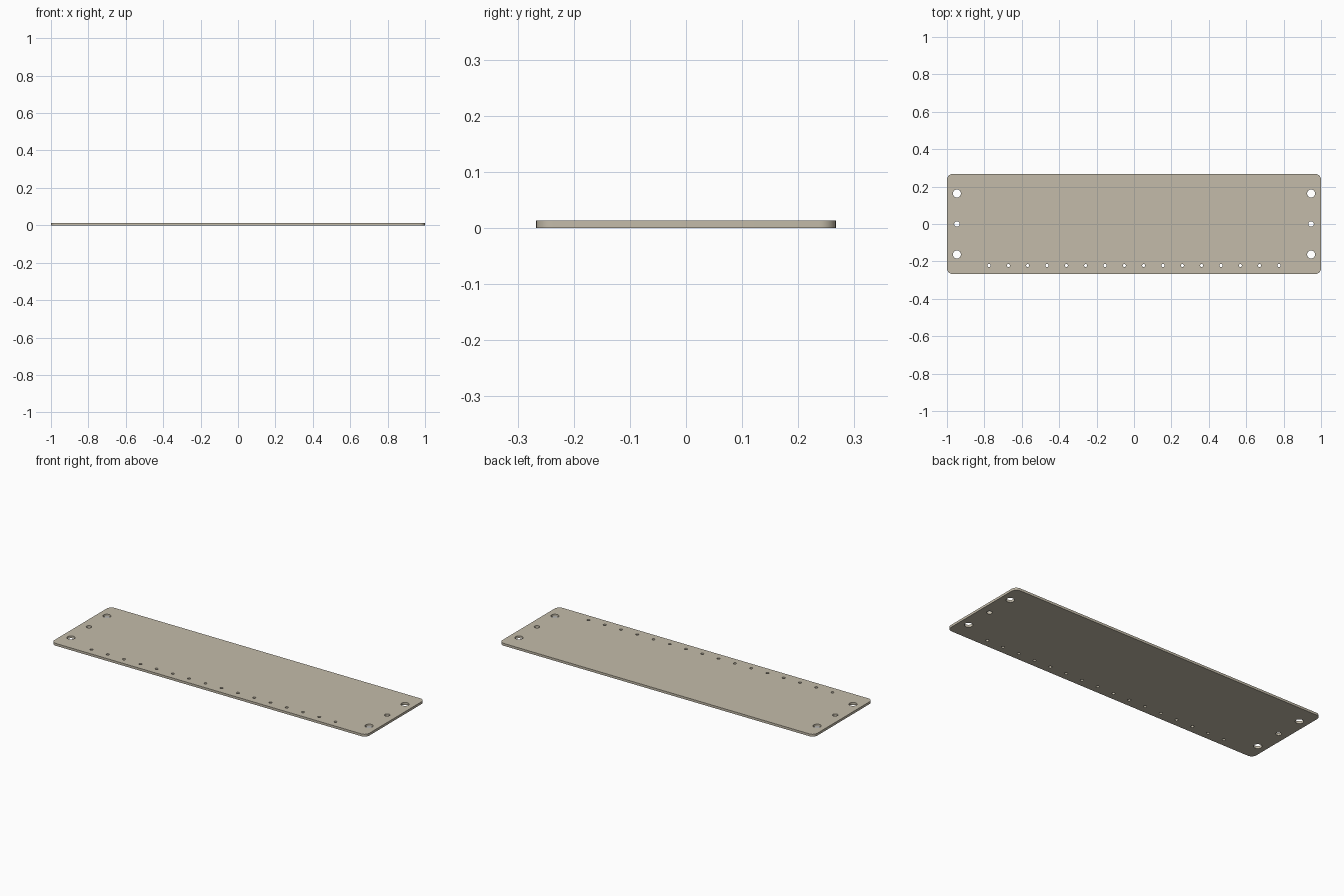
import bpy, bmesh
from math import pi, cos, sin

if "Cube" in bpy.data.objects:
    bpy.data.objects.remove(bpy.data.objects["Cube"])

HX, HY, T, R = 1.0, 0.267, 0.0135, 0.03

bm = bmesh.new()


def loop(points):
    vs = [bm.verts.new((x, y, 0)) for x, y in points]
    for a, b in zip(vs, vs[1:] + vs[:1]):
        bm.edges.new((a, b))


def hole(x, y, r, n=24):
    loop([(x + r * cos(2 * pi * i / n), y + r * sin(2 * pi * i / n)) for i in range(n)])


# Rounded rectangular outline
outline = []
for k, (sx, sy) in enumerate([(1, 1), (-1, 1), (-1, -1), (1, -1)]):
    for i in range(9):
        a = pi / 2 * (k + i / 8)
        outline.append((sx * (HX - R) + R * cos(a), sy * (HY - R) + R * sin(a)))
loop(outline)

# Mounting holes at both ends
for x in (-0.947, 0.947):
    for y in (-0.163, 0.163):
        hole(x, y, 0.0215, 32)
    hole(x, 0, 0.0145)

# Row of small holes along the front edge
for i in range(16):
    hole(-0.775 + i * 1.55 / 15, -0.222, 0.0085, 16)

# Fill around the holes and give the plate its thickness
bmesh.ops.triangle_fill(bm, edges=bm.edges[:], use_beauty=True, use_dissolve=False)
ext = bmesh.ops.extrude_face_region(bm, geom=bm.faces[:], use_keep_orig=True)
bmesh.ops.translate(bm, vec=(0, 0, T),
                    verts=[g for g in ext["geom"] if isinstance(g, bmesh.types.BMVert)])
bmesh.ops.recalc_face_normals(bm, faces=bm.faces[:])

mesh = bpy.data.meshes.new("drilled_plate")
bm.to_mesh(mesh)
bm.free()
plate = bpy.data.objects.new("drilled_plate", mesh)
bpy.context.collection.objects.link(plate)

# Smooth hole walls and corners, crisp edges
bpy.context.view_layer.objects.active = plate
plate.select_set(True)
bpy.ops.object.shade_smooth_by_angle(angle=pi / 6)

# Warm beige finish
mat = bpy.data.materials.new("beige")
mat.diffuse_color = (0.55, 0.50, 0.40, 1)
mat.use_nodes = True
mat.node_tree.nodes["Principled BSDF"].inputs["Base Color"].default_value = mat.diffuse_color
mesh.materials.append(mat)
